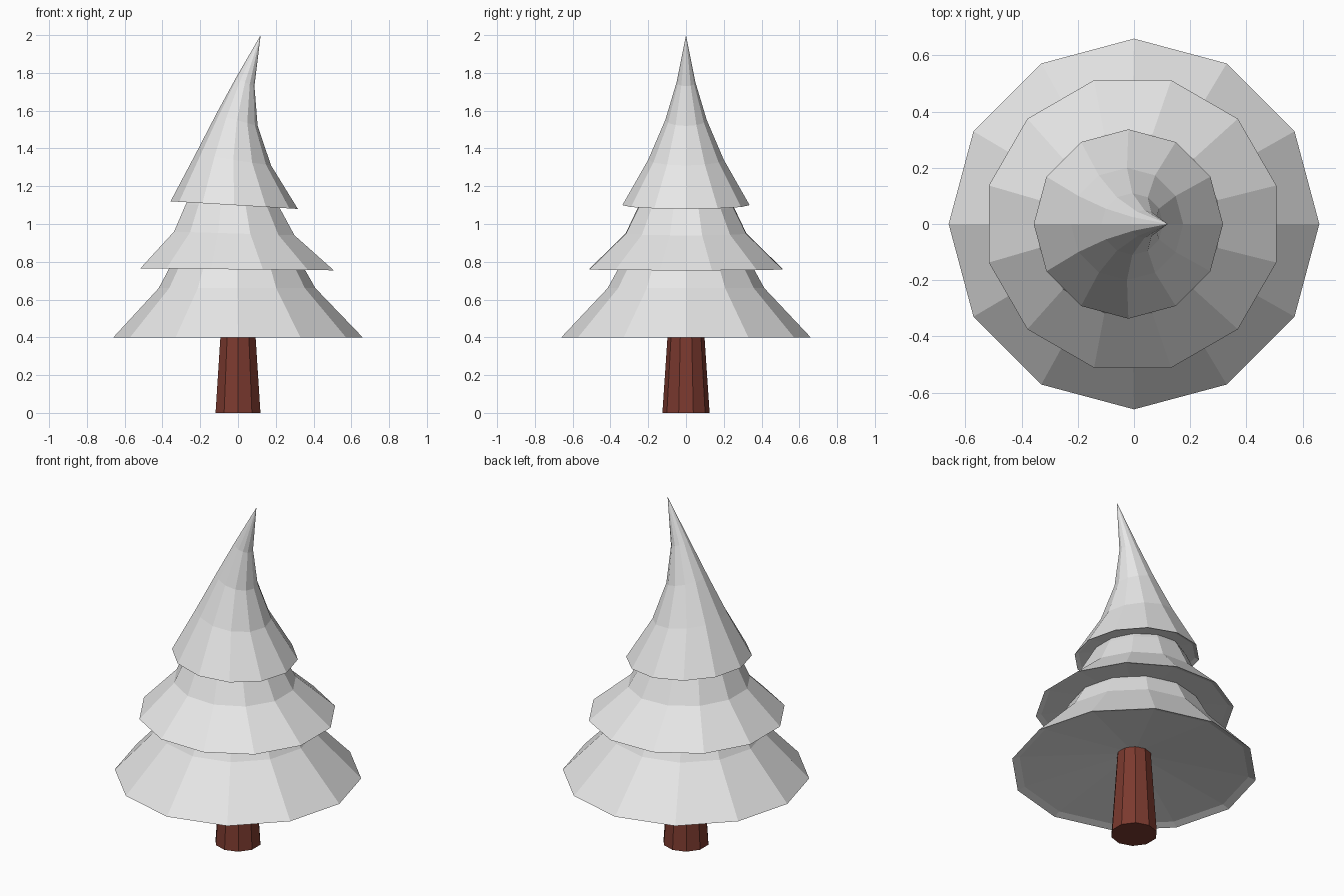
import bpy, bmesh
from math import cos, sin, pi

default = bpy.data.objects.get("Cube")
if default:
    bpy.data.objects.remove(default, do_unlink=True)


def material(name, rgb):
    mat = bpy.data.materials.new(name)
    mat.use_nodes = True
    colour = (*rgb, 1)
    mat.diffuse_color = colour
    mat.node_tree.nodes["Principled BSDF"].inputs["Base Color"].default_value = colour
    return mat


def loft(name, rings, sides, turn, mat):
    """Closed flat-shaded skin through rings of (radius, centre x, z, slope along x).
    A ring with zero radius becomes a single point."""
    bm = bmesh.new()
    loops = []
    for r, cx, z, slope in rings:
        if r == 0:
            loops.append([bm.verts.new((cx, 0, z))])
            continue
        loop = []
        for i in range(sides):
            a = turn + 2 * pi * i / sides
            dx = r * cos(a)
            loop.append(bm.verts.new((cx + dx, r * sin(a), z + slope * dx)))
        loops.append(loop)
    for low, high in zip(loops, loops[1:]):
        for i in range(sides):
            j = (i + 1) % sides
            if len(low) == 1:
                bm.faces.new((low[0], high[j], high[i]))
            elif len(high) == 1:
                bm.faces.new((low[i], low[j], high[0]))
            else:
                bm.faces.new((low[i], low[j], high[j], high[i]))
    for end in (loops[0], loops[-1]):
        if len(end) > 1:
            bm.faces.new(end)
    bmesh.ops.recalc_face_normals(bm, faces=bm.faces)
    mesh = bpy.data.meshes.new(name)
    bm.to_mesh(mesh)
    bm.free()
    mesh.materials.append(mat)
    obj = bpy.data.objects.new(name, mesh)
    bpy.context.collection.objects.link(obj)
    return obj


foliage = material("pale grey foliage", (0.8, 0.8, 0.8))
bark = material("red brown bark", (0.2, 0.042, 0.028))

# Tapered trunk, running up into the hollow of the lowest branches
loft("trunk", [(0.125, 0, 0, 0), (0.09, 0, 0.52, 0)], 10, pi / 2, bark)

# Lowest tier: hollow underside, flared skirt, neck hidden in the next tier
loft("lower_branches", [
    (0, 0, 0.5, 0), (0.62, 0, 0.415, 0), (0.66, 0, 0.4, 0),
    (0.415, -0.005, 0.66, 0), (0.36, -0.005, 0.76, -0.01),
    (0.28, -0.01, 0.9, -0.02)], 12, 0, foliage)

# Middle tier, turned by half a side
loft("middle_branches", [
    (0, -0.005, 0.81, 0), (0.5, -0.005, 0.77, -0.01), (0.53, -0.005, 0.76, -0.01),
    (0.33, -0.02, 0.95, -0.03), (0.26, -0.025, 1.09, -0.06),
    (0.19, -0.025, 1.2, -0.08)], 12, pi / 12, foliage)

# Top tier, bending over towards a point
loft("top_branches", [
    (0, -0.02, 1.14, 0), (0.315, -0.02, 1.11, -0.06), (0.337, -0.02, 1.1, -0.06),
    (0.2, -0.025, 1.34, -0.15), (0.11, -0.006, 1.55, -0.28),
    (0.05, 0.037, 1.75, -0.4), (0, 0.12, 2, 0)], 12, 0, foliage)
